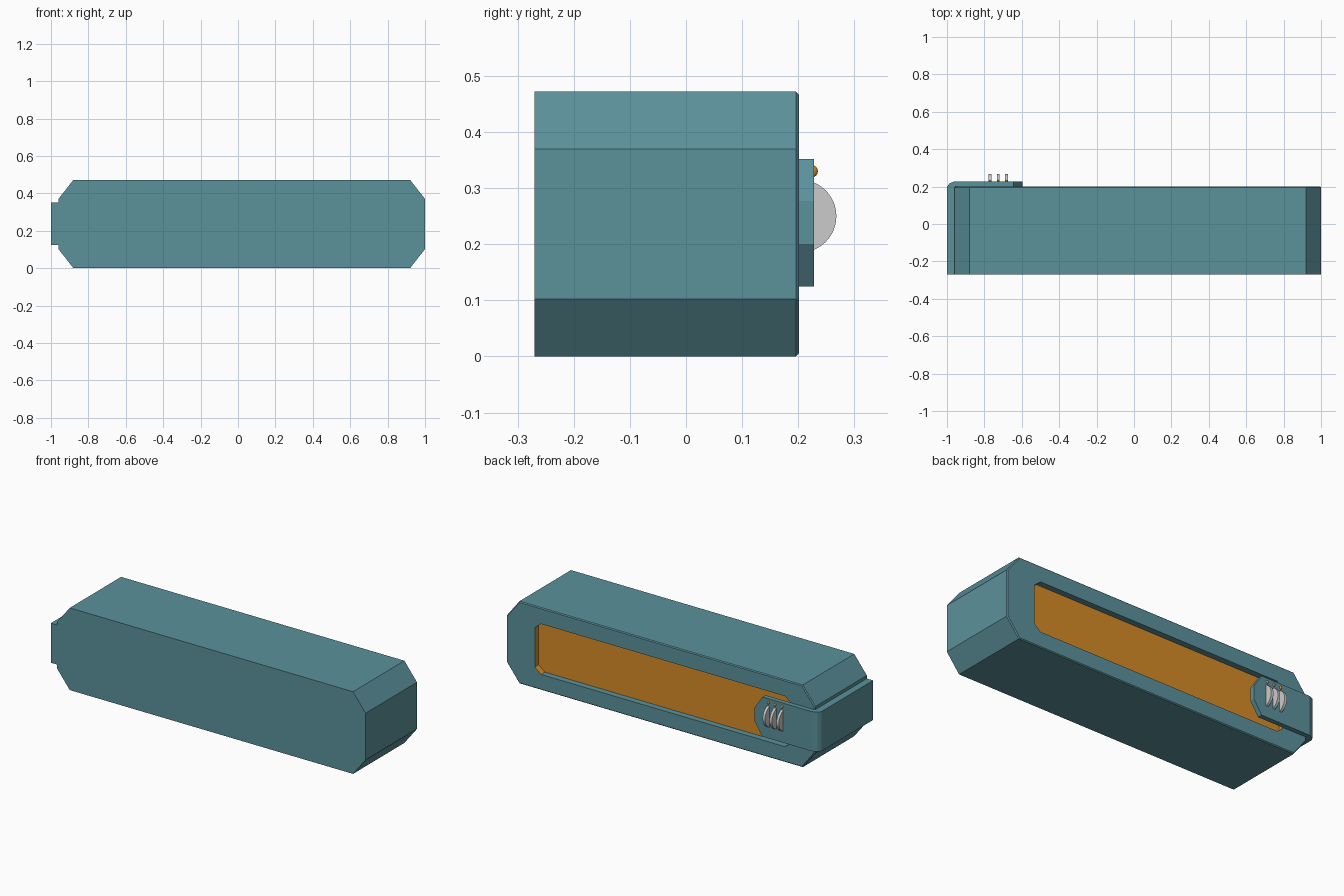
import bpy, bmesh, math
from mathutils import Vector

if "Cube" in bpy.data.objects:
    bpy.data.objects.remove(bpy.data.objects["Cube"])


def material(name, rgb):
    m = bpy.data.materials.new(name)
    m.diffuse_color = (*rgb, 1)
    m.use_nodes = True
    m.node_tree.nodes["Principled BSDF"].inputs["Base Color"].default_value = m.diffuse_color
    return m


TEAL = material("teal_shell", (0.105, 0.285, 0.33))
ORANGE = material("orange_panel", (0.68, 0.26, 0.02))


def finish(name, bm, mats=()):
    bmesh.ops.recalc_face_normals(bm, faces=bm.faces)
    me = bpy.data.meshes.new(name)
    bm.to_mesh(me)
    bm.free()
    for m in mats:
        me.materials.append(m)
    ob = bpy.data.objects.new(name, me)
    bpy.context.collection.objects.link(ob)
    return ob


def octagon(x0, x1, z0, z1, cx, cz):
    return [(x0 + cx, z0), (x1 - cx, z0), (x1, z0 + cz), (x1, z1 - cz),
            (x1 - cx, z1), (x0 + cx, z1), (x0, z1 - cz), (x0, z0 + cz)]


# Body: octagonal loops joined from the front, over the rear bevel, into the recess
outer = octagon(-0.96, 1.0, 0, 0.472, 0.08, 0.102)
inner = octagon(-0.955, 0.995, 0.005, 0.467, 0.078, 0.1)
recess = octagon(-0.81, 0.82, 0.09, 0.38, 0.04, 0.032)
bm = bmesh.new()
loops = [[bm.verts.new((x, y, z)) for x, z in prof] for prof, y in
         ((outer, -0.27), (outer, 0.196), (inner, 0.201), (recess, 0.201), (recess, 0.166))]
bm.faces.new(loops[0])
for k, (a, b) in enumerate(zip(loops, loops[1:])):
    for i in range(8):
        f = bm.faces.new((a[i], a[i - 1], b[i - 1], b[i]))
        # short end walls of the recess share the panel colour
        f.material_index = int(k == 3 and i not in (1, 5))
bm.faces.new(loops[-1]).material_index = 1
finish("body", bm, (TEAL, ORANGE))

# Strap: L-shaped profile wrapping the left side onto the back, tip corners cut off
profile = [(-1, -0.27), (-1, 0.198), (-0.988, 0.216), (-0.96, 0.228), (-0.595, 0.228),
           (-0.595, 0.2), (-0.96, 0.2), (-0.96, -0.27)]
bm = bmesh.new()
base = bm.faces.new([bm.verts.new((x, y, 0.125)) for x, y in profile])
ext = bmesh.ops.extrude_face_region(bm, geom=[base])["geom"]
bmesh.ops.translate(bm, vec=(0, 0, 0.227),
                    verts=[v for v in ext if isinstance(v, bmesh.types.BMVert)])
for s, z in ((1, 0.277), (-1, 0.2)):
    cut = bmesh.ops.bisect_plane(bm, geom=bm.verts[:] + bm.edges[:] + bm.faces[:],
                                 plane_co=(-0.595, 0, z), plane_no=Vector((0.075, 0, 0.05 * s)),
                                 clear_outer=True)["geom_cut"]
    bmesh.ops.holes_fill(bm, edges=[e for e in bm.edges if e.is_boundary])
finish("strap", bm, (TEAL,))

# Three dial wheels, each with a small indicator bead above
for n, x in enumerate((-0.77, -0.726, -0.682), 1):
    bpy.ops.mesh.primitive_cylinder_add(vertices=48, radius=0.065, depth=0.015,
                                        location=(x, 0.203, 0.25),
                                        rotation=(0, math.pi / 2, 0))
    bpy.context.object.name = f"dial_wheel_{n}"
    bpy.ops.object.shade_smooth_by_angle()
    bpy.ops.mesh.primitive_uv_sphere_add(segments=16, ring_count=8, radius=0.011,
                                         location=(x, 0.224, 0.33))
    bead = bpy.context.object
    bead.name = f"indicator_bead_{n}"
    bead.scale.x = 0.7
    bead.data.materials.append(ORANGE)
    bpy.ops.object.shade_smooth_by_angle()
